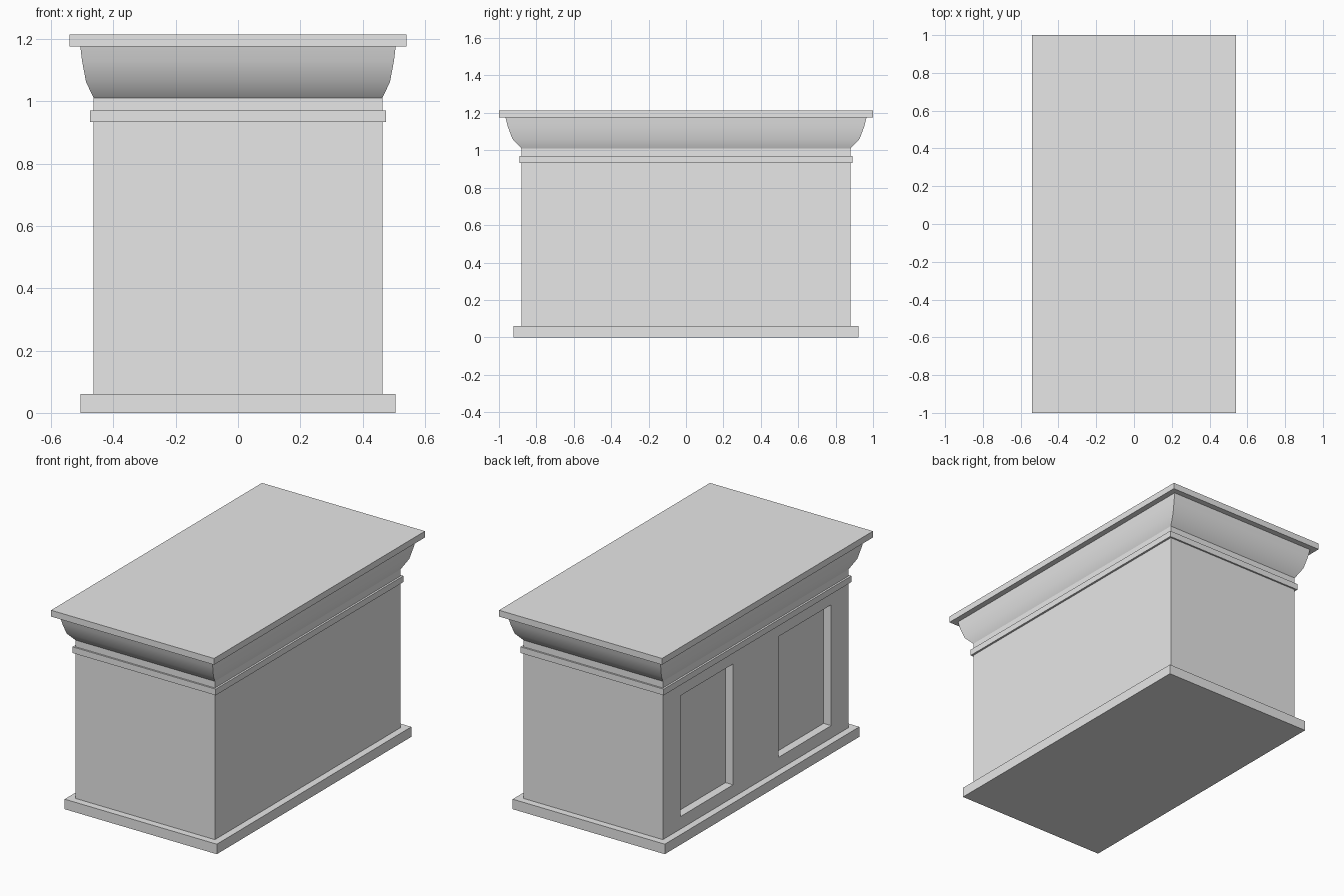
import bpy, bmesh, math
from mathutils import Vector

cube = bpy.data.objects.get("Cube")
if cube:
    bpy.data.objects.remove(cube, do_unlink=True)

# Single plain grey for the whole piece
grey = bpy.data.materials.new("plain grey")
grey.use_nodes = True
grey.diffuse_color = (0.8, 0.8, 0.8, 1)
grey.node_tree.nodes["Principled BSDF"].inputs["Base Color"].default_value = (0.8, 0.8, 0.8, 1)


def finish(name, bm):
    bmesh.ops.recalc_face_normals(bm, faces=bm.faces)
    mesh = bpy.data.meshes.new(name)
    bm.to_mesh(mesh)
    bm.free()
    mesh.materials.append(grey)
    obj = bpy.data.objects.new(name, mesh)
    bpy.context.collection.objects.link(obj)
    return obj


def stacked(levels):
    """Closed solid through rectangles given as (half_x, half_y, z)."""
    bm = bmesh.new()
    rings = [[bm.verts.new((sx * hx, sy * hy, z))
              for sx, sy in ((-1, -1), (1, -1), (1, 1), (-1, 1))]
             for hx, hy, z in levels]
    for low, high in zip(rings, rings[1:]):
        for i in range(4):
            j = (i + 1) % 4
            bm.faces.new((low[i], low[j], high[j], high[i]))
    bm.faces.new(rings[0][::-1])
    bm.faces.new(rings[-1])
    return bm


def slab(name, hx, hy, z0, z1):
    return finish(name, stacked([(hx, hy, z0), (hx, hy, z1)]))


# Plinth, band and top
slab("plinth", 0.505, 0.922, 0, 0.06)
slab("band", 0.475, 0.89, 0.933, 0.97)
slab("top_slab", 0.541, 1.0, 1.176, 1.214)

# Body with two recessed panels on the -x side
BODY_X, BODY_Y = 0.463, 0.88
PANEL_IN, PANEL_OUT, PANEL_LOW, PANEL_HIGH, DEPTH = 0.215, 0.715, 0.135, 0.86, 0.05
body = stacked([(BODY_X, BODY_Y, 0.06), (BODY_X, BODY_Y, 1.01)])
cuts = [(Vector((0, y, 0)), Vector((0, 1, 0)))
        for y in (-PANEL_OUT, -PANEL_IN, PANEL_IN, PANEL_OUT)]
cuts += [(Vector((0, 0, z)), Vector((0, 0, 1))) for z in (PANEL_LOW, PANEL_HIGH)]
for point, normal in cuts:
    bmesh.ops.bisect_plane(body, geom=body.verts[:] + body.edges[:] + body.faces[:],
                           plane_co=point, plane_no=normal)
bmesh.ops.recalc_face_normals(body, faces=body.faces)
panels = []
for face in body.faces:
    c = face.calc_center_median()
    if c.x < -BODY_X + 0.01 and PANEL_IN < abs(c.y) < PANEL_OUT and PANEL_LOW < c.z < PANEL_HIGH:
        panels.append(face)
bmesh.ops.inset_individual(body, faces=panels, thickness=0, depth=-DEPTH)
finish("body", body)

# Flared cornice: (outward fraction, height fraction)
flare = [(0, 0), (0.57, 0.31), (0.87, 0.72), (1, 1)]
cornice = finish("cornice", stacked(
    [(BODY_X + 0.043 * out, BODY_Y + 0.085 * out, 1.01 + 0.166 * up) for out, up in flare]))
bpy.ops.object.select_all(action="DESELECT")
cornice.select_set(True)
bpy.context.view_layer.objects.active = cornice
bpy.ops.object.shade_smooth_by_angle(angle=math.radians(40))
